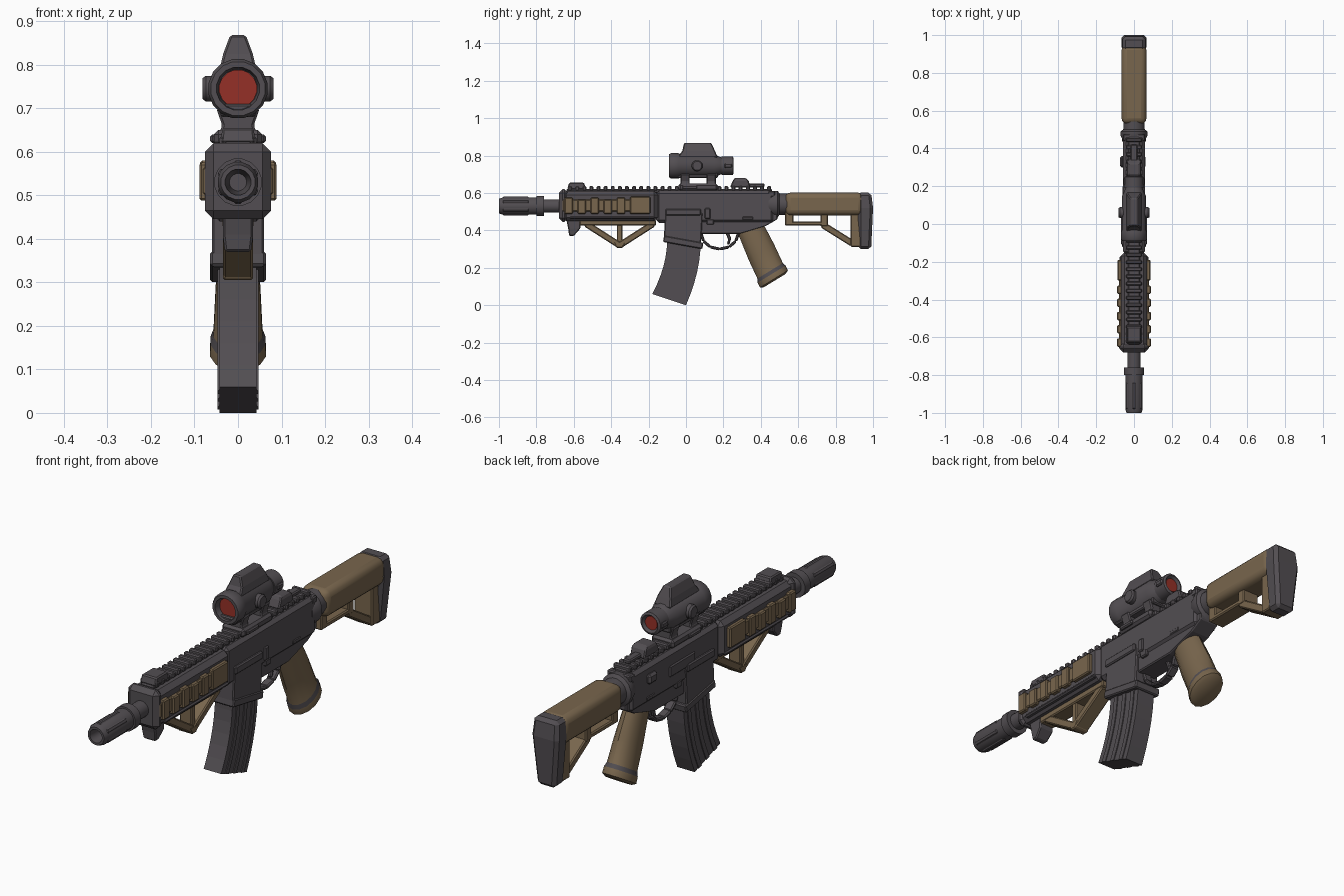
import bpy, bmesh, math
from mathutils import Vector

cube = bpy.data.objects.get("Cube")
if cube:
    bpy.data.objects.remove(cube, do_unlink=True)


def material(name, *rgb):
    mat = bpy.data.materials.new(name)
    mat.use_nodes = True
    mat.diffuse_color = (*rgb, 1)
    mat.node_tree.nodes["Principled BSDF"].inputs["Base Color"].default_value = (*rgb, 1)
    return mat


charcoal = material("charcoal", .085, .076, .084)
tan = material("desert tan", .19, .133, .075)
red = material("lens red", .3, .03, .02)


def loft(name, rings, mats, bevel=0, smooth=False, bands=None):
    """Skin a list of equal rings and cap both ends."""
    bm = bmesh.new()
    loops = [[bm.verts.new(point) for point in ring] for ring in rings]
    for index, (low, high) in enumerate(zip(loops, loops[1:])):
        for i in range(len(low)):
            face = bm.faces.new((low[i - 1], low[i], high[i], high[i - 1]))
            face.material_index = bands[index] if bands else 0
    bm.faces.new(loops[0])
    bm.faces.new(loops[-1])
    bmesh.ops.recalc_face_normals(bm, faces=bm.faces)
    mesh = bpy.data.meshes.new(name)
    bm.to_mesh(mesh)
    bm.free()
    for mat in mats:
        mesh.materials.append(mat)
    if smooth:
        mesh.shade_smooth()
        mesh.set_sharp_from_angle(angle=math.radians(35))
    part = bpy.data.objects.new(name, mesh)
    bpy.context.collection.objects.link(part)
    if bevel:
        modifier = part.modifiers.new("bevel", "BEVEL")
        modifier.width = bevel
        modifier.segments = 3 if smooth else 1
        modifier.limit_method = "ANGLE"
    return part


def plate(name, mat, points, half, bevel=.005):
    """Side profile (y, z) extruded across x, centred."""
    return loft(name, [[(x, y, z) for y, z in points] for x in (-half, half)], [mat], bevel)


def block(name, mat, x, y, z, bevel=.005, smooth=False):
    """Box between three pairs of limits; a single x is a half width."""
    left, right = x if isinstance(x, tuple) else (-x, x)
    rings = [[(px, y[0], z[0]), (px, y[1], z[0]), (px, y[1], z[1]), (px, y[0], z[1])]
             for px in (left, right)]
    return loft(name, rings, [mat], bevel, smooth)


def pair(name, mat, inner, outer, y, z):
    """The same box on both flanks."""
    for side in (-1, 1):
        block(name, mat, (side * inner, side * outer), y, z)


def tower(name, mat, levels, bevel=.005):
    """Stack of rectangles, each (half width, front, back, height)."""
    rings = [[(-half, front, z), (half, front, z), (half, back, z), (-half, back, z)]
             for half, front, back, z in levels]
    return loft(name, rings, [mat], bevel)


def bar(name, mat, start, end, width, half):
    """Straight strut between two (y, z) points."""
    start, end = Vector(start), Vector(end)
    along = (end - start).normalized()
    offset = Vector((-along.y, along.x)) * width / 2
    plate(name, mat, [start + offset, end + offset, end - offset, start - offset], half)


def lathe(name, mat, profile, height, sides=16):
    """Profile (y, radius) turned about the lengthwise axis."""
    angles = [math.tau * (i + .5) / sides for i in range(sides)]
    rings = [[(radius * math.cos(a), y, height + radius * math.sin(a)) for a in angles]
             for y, radius in profile]
    return loft(name, rings, [mat], smooth=True)


# Muzzle device with raised ribs, and barrel
bore = .53
lathe("muzzle_device", charcoal, [(-.9, .02), (-1, .03), (-1, .04), (-.98, .047), (-.8, .047)], bore)
lathe("muzzle_collar", charcoal, [(-.8, .055), (-.76, .055)], bore)
lathe("barrel", charcoal, [(-.8, .036), (-.6, .036)], bore)
for i in range(6):
    rib = block("muzzle_rib", charcoal, .01, (-.98, -.84), (.04, .05))
    rib.rotation_euler.y = math.tau * i / 6
    rib.location.z = bore

# Handguard with stepped grip panels on both flanks
block("handguard", charcoal, .07, (-.66, -.15), (.45, .61), bevel=.02)
block("handguard_cap", charcoal, .076, (-.68, -.63), (.445, .62), bevel=.02)
pair("handguard_ledge", charcoal, .05, .076, (-.62, -.17), (.46, .475))
pair("panel_base", tan, .06, .08, (-.66, -.19), (.5, .565))
for i in range(5):
    front = -.65 + i * .07
    pair("panel_step", tan, .06, .089, (front, front + .045), (.488, .575 - i % 2 * .01))
pair("panel_palm", tan, .06, .087, (-.3, -.19), (.488, .58))

# Top rail and folding sights
block("rail_base", charcoal, .032, (-.64, .46), (.6, .622))
for i in range(29):
    front = -.63 + i * .038
    block("rail_tooth", charcoal, .042, (front, front + .021), (.612, .637))
tower("front_sight", charcoal, [(.04, -.635, -.535, .62), (.036, -.625, -.545, .655)])
tower("rear_sight", charcoal, [(.036, .235, .345, .63), (.036, .25, .335, .665), (.03, .26, .32, .68)])
block("rear_sight_arm", charcoal, .018, (.3, .42), (.63, .65))

# Angled foregrip: mirrored struts meeting at a blunt tip
tower("hand_stop", charcoal, [(.035, -.64, -.565, .46), (.035, -.63, -.565, .41), (.03, -.625, -.6, .37)])
block("foregrip_base", tan, .036, (-.57, -.16), (.425, .457))
middle = -.355
for side in (-1, 1):
    bar("foregrip_strut", tan, (middle + side * .18, .435), (middle, .32), width=.034, half=.034)
bar("foregrip_post", tan, (middle, .44), (middle, .32), width=.03, half=.03)
tower("foregrip_tip", tan, [(.035, middle - .035, middle + .035, .34),
                            (.035, middle - .015, middle + .015, .305)])

# Receiver and magazine well
block("upper_receiver", charcoal, .057, (-.16, .47), (.44, .612), bevel=.015)
tower("lower_receiver", charcoal, [(.047, .05, .28, .38), (.047, .05, .43, .425), (.047, .05, .49, .46),
                                   (.047, .05, .49, .5)])
bar("magazine_well", charcoal, (-.01, .5), (-.02, .33), width=.2, half=.06)
bar("well_lip", charcoal, (-.12, .355), (.09, .317), width=.035, half=.064)
pair("receiver_ridge", charcoal, .05, .068, (-.11, .08), (.48, .515))
pair("selector", charcoal, .04, .06, (.3, .36), (.455, .475))
pair("release_button", charcoal, .04, .06, (.11, .15), (.43, .46))
block("ejection_cover", charcoal, (-.062, -.05), (.02, .2), (.5, .55))
block("forward_assist", charcoal, (-.075, -.05), (.3, .36), (.53, .575), bevel=.01)
block("bolt_catch", charcoal, (.05, .064), (.1, .13), (.46, .52))
block("charging_handle", charcoal, .058, (.44, .475), (.58, .61))
lathe("receiver_end", charcoal, [(.44, .06), (.47, .073), (.49, .073), (.5, .058), (.56, .058)], .54)


def magazine_strip(name, start, end, half):
    """Strip of the curved magazine between two fractions of its depth."""
    rings = []
    for step in range(7):
        drop = step / 6
        edge = [(-.1 + .18 * depth - .08 * drop ** 2, .36 - (.3 + .06 * depth) * drop)
                for depth in (start, end)]
        rings.append([(x, y, z) for x, (y, z) in
                      zip((-half, half, half, -half), (edge[0], edge[0], edge[1], edge[1]))])
    loft(name, rings, [charcoal])


# Curved magazine with raised side ribs
magazine_strip("magazine", 0, 1, half=.043)
for start in (.15, .45, .75):
    magazine_strip("magazine_rib", start, start + .12, half=.047)

# Trigger in a half-round guard
guard = [(.18 + .1 * math.cos(a), .385 - .085 * math.sin(a)) for a in
         [math.pi * i / 6 for i in range(7)]]
for start, end in zip(guard, guard[1:]):
    bar("trigger_guard", charcoal, start, end, width=.016, half=.02)
bar("trigger_upper", charcoal, (.215, .4), (.235, .35), width=.018, half=.01)
bar("trigger_lower", charcoal, (.235, .36), (.225, .325), width=.014, half=.01)

# Pistol grip: tilted ovals along a raked axis, dark around the middle
grip_top, grip_end = Vector((0, .335, .43)), Vector((0, .47, .14))
lean = Vector((0, .85, .52))
rings = []
for along, size in ((0, .9), (.5, 1), (.85, 1), (.91, 1.1), (1, 1.1), (1.03, .85)):
    center = grip_top.lerp(grip_end, along)
    width = Vector((.045 + .015 * along, 0, 0))
    angles = [math.tau * i / 14 for i in range(14)]
    rings.append([center + size * (width * math.sin(a) + lean * .08 * math.cos(a)) for a in angles])
loft("pistol_grip", rings, [tan, charcoal], smooth=True, bands=[0, 0, 1, 0, 0])

# Shoulder stock with an open lower frame
block("stock_body", tan, .066, (.53, .95), (.48, .602), bevel=.03, smooth=True)
block("stock_lower_rail", tan, .04, (.53, .75), (.425, .447))
block("stock_front_post", tan, .04, (.53, .575), (.43, .5))
block("stock_middle_post", tan, .04, (.72, .76), (.42, .5))
bar("stock_strut", tan, (.73, .43), (.89, .33), width=.035, half=.038)
block("stock_rear", tan, .045, (.88, .935), (.312, .5))
tower("butt_pad", charcoal, [(.045, .92, .99, .3), (.066, .92, 1, .52), (.06, .92, .99, .602)], bevel=.015)

# Optic on its riser
axis = .745
block("optic_clamp", charcoal, .055, (-.04, .17), (.612, .65), bevel=.01)
for front in (-.03, .11):
    tower("optic_riser", charcoal, [(.045, front, front + .05, .64), (.036, front, front + .05, .66),
                                    (.05, front, front + .05, .7)])
block("optic_bridge", charcoal, .04, (-.08, .17), (.68, .71))
lathe("optic_body", charcoal, [(-.06, .045), (-.09, .05), (-.09, .063), (-.08, .069), (-.04, .069),
                               (-.03, .064), (.15, .064), (.2, .04)], axis)
lathe("optic_eyepiece", charcoal, [(.19, .05), (.25, .05), (.255, .04), (.24, .03)], axis)
lathe("front_lens", red, [(-.066, .044), (-.058, .044)], axis)
lathe("rear_lens", red, [(.235, .03), (.245, .03)], axis)
tower("optic_hood", charcoal, [(.042, -.045, .17, .79), (.034, -.02, .155, .825), (.018, -.01, .135, .868)])
for side in (-1, 1):
    knob = lathe("optic_knob", charcoal, [(0, .03), (.02, .03), (.028, .024)], 0)
    knob.rotation_euler.z = -side * math.pi / 2
    knob.location = (side * .054, .06, axis)
pair("eyepiece_tab", charcoal, .04, .056, (.205, .245), (axis - .012, axis + .012))
pair("clamp_lever", charcoal, .045, .064, (-.02, .06), (.62, .64))
